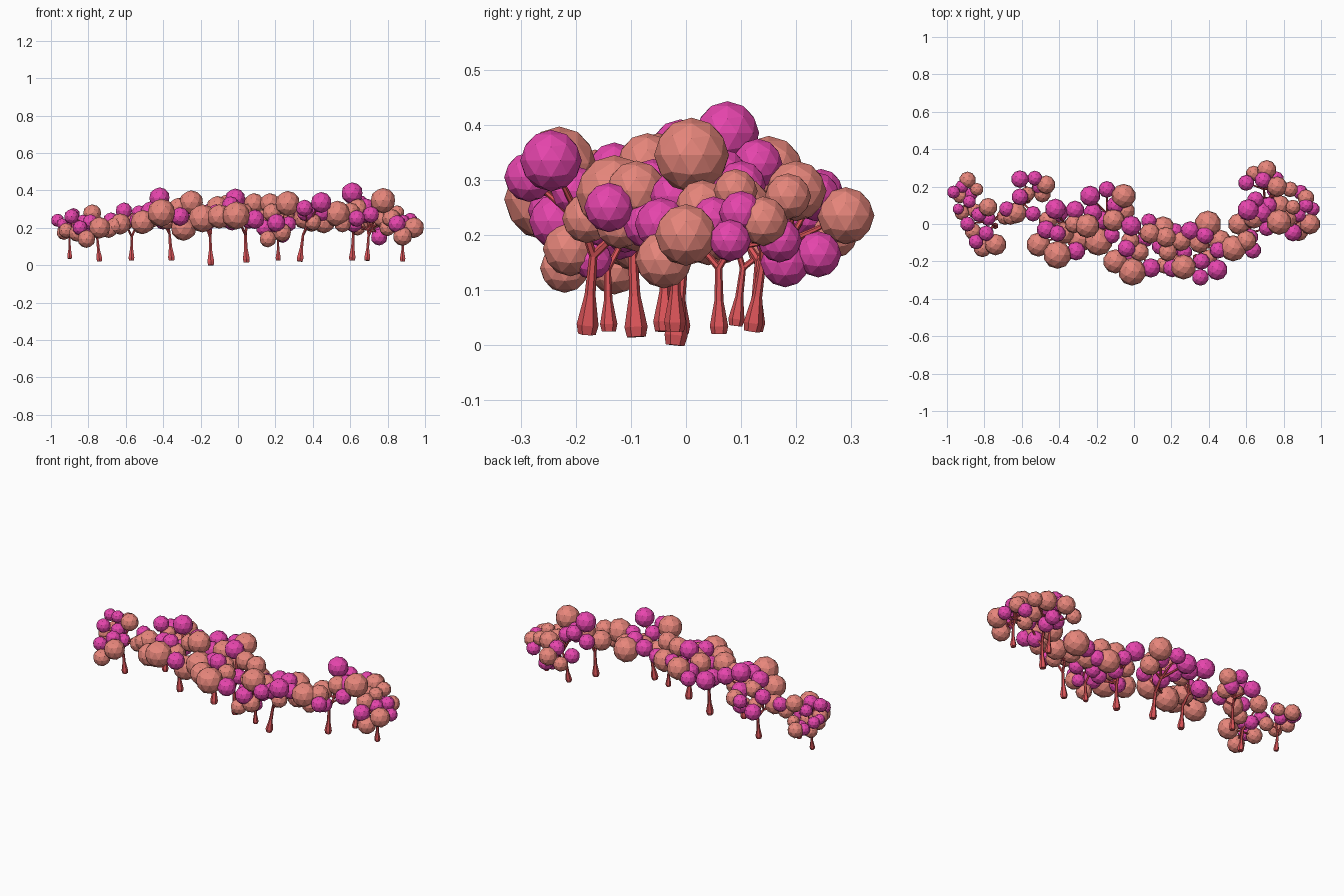
import bpy, bmesh
from mathutils import Vector, Matrix


def material(name, rgb):
    m = bpy.data.materials.new(name)
    m.diffuse_color = (*rgb, 1)
    return m


BARK = material("red_bark", (0.72, 0.09, 0.10))
SALMON = material("salmon_leaves", (0.80, 0.24, 0.20))
MAGENTA = material("magenta_leaves", (0.80, 0.06, 0.42))


def finish(bm, name, mat):
    me = bpy.data.meshes.new(name)
    bm.to_mesh(me)
    bm.free()
    me.materials.append(mat)
    bpy.context.collection.objects.link(bpy.data.objects.new(name, me))


def limb(bm, a, b, ra, rb):
    # tapered six-sided limb from a to b
    d = b - a
    rot = Vector((0, 0, 1)).rotation_difference(d).to_matrix().to_4x4()
    bmesh.ops.create_cone(bm, cap_ends=True, segments=6, radius1=ra, radius2=rb,
                          depth=d.length, matrix=Matrix.Translation((a + b) / 2) @ rot)


def leaves(name, balls, mat):
    bm = bmesh.new()
    for x, y, z, r in balls:
        bmesh.ops.create_icosphere(bm, subdivisions=2, radius=r,
                                   matrix=Matrix.Translation((x, y, z)))
    finish(bm, name, mat)


def tree(label, base, size, salmon, magenta):
    # flared trunk, forked branches to every leaf ball, two leaf colours
    base = Vector(base)
    balls = salmon + magenta
    mid = sum((Vector(b[:3]) for b in balls), Vector()) / len(balls)
    fork = base.lerp(mid, 0.25)
    fork.z = base.z + 0.15 * size
    p1 = base.lerp(fork, 0.12)
    p2 = base.lerp(fork, 0.5)
    bm = bmesh.new()
    limb(bm, base, p1, 0.017 * size, 0.021 * size)
    limb(bm, p1, p2, 0.021 * size, 0.0105 * size)
    limb(bm, p2, fork, 0.0105 * size, 0.008 * size)
    for left in (True, False):
        side = [Vector(b[:3]) for b in balls if (b[1] < mid.y) == left]
        c = sum(side, Vector()) / len(side)
        knee = fork.lerp(c, 0.45)
        limb(bm, fork, knee, 0.008 * size, 0.007 * size)
        for p in side:
            limb(bm, knee, p, 0.007 * size, 0.004 * size)
    finish(bm, "trunk_" + label, BARK)
    leaves("salmon_leaves_" + label, salmon, SALMON)
    leaves("magenta_leaves_" + label, magenta, MAGENTA)


# row of trees from left to right
tree("1", (-.90, .09, .035), .7,
     [(-.89, .235, .20, .045), (-.84, .185, .22, .035), (-.93, .15, .175, .04),
      (-.85, .07, .19, .04), (-.92, .06, .185, .04)],
     [(-.965, .17, .24, .035), (-.92, .20, .20, .035), (-.94, .08, .22, .03),
      (-.88, .12, .27, .035), (-.87, .16, .19, .035)])
tree("2", (-.74, -.01, .02), .85,
     [(-.78, .09, .275, .05), (-.74, -.11, .20, .058), (-.81, -.13, .14, .048),
      (-.86, -.04, .17, .045), (-.69, .04, .19, .045)],
     [(-.845, -.095, .20, .04), (-.89, .0, .26, .04), (-.79, -.05, .23, .042),
      (-.68, .08, .24, .042), (-.83, .05, .23, .04), (-.78, .03, .19, .04)])
tree("3", (-.57, .125, .025), .85,
     [(-.47, .21, .27, .05), (-.63, .06, .22, .057), (-.66, .04, .21, .045),
      (-.57, .16, .24, .04), (-.49, .16, .22, .045)],
     [(-.61, .24, .235, .047), (-.53, .245, .28, .04), (-.61, .145, .29, .045),
      (-.54, .055, .24, .042), (-.50, .20, .23, .045)])
tree("4", (-.355, -.04, .025), .95,
     [(-.51, -.11, .23, .065), (-.41, -.165, .28, .075), (-.38, -.05, .25, .06),
      (-.46, .02, .25, .05), (-.32, .0, .31, .05)],
     [(-.42, .08, .36, .056), (-.315, .075, .31, .05), (-.31, -.145, .26, .05),
      (-.47, -.03, .29, .05), (-.41, -.05, .31, .045), (-.40, .06, .24, .05)])
tree("5", (-.145, -.02, .0), 1,
     [(-.055, .15, .315, .065), (-.25, -.01, .335, .065), (-.19, -.095, .25, .075),
      (-.29, -.08, .20, .07), (-.11, .02, .31, .06), (-.05, .07, .25, .055)],
     [(-.235, .15, .29, .055), (-.145, .185, .29, .045), (-.22, .06, .27, .05),
      (-.12, -.06, .28, .045), (-.10, .10, .29, .048), (-.17, .02, .23, .05)])
tree("6", (.045, -.09, .015), 1,
     [(.155, -.025, .24, .066), (-.01, -.255, .265, .075), (-.10, -.20, .26, .065),
      (.085, -.05, .33, .055), (.03, -.15, .28, .05), (-.02, -.09, .29, .05)],
     [(-.015, -.01, .355, .055), (.08, .015, .27, .042), (.09, -.235, .245, .052),
      (-.04, -.13, .32, .048), (.06, -.08, .24, .045), (-.03, -.17, .23, .045)])
tree("7", (.215, -.14, .025), .75,
     [(.265, -.23, .33, .067), (.16, -.22, .14, .045), (.235, -.21, .175, .05),
      (.17, -.07, .33, .055), (.25, -.09, .25, .055), (.18, -.15, .28, .05)],
     [(.205, -.235, .225, .05), (.14, -.12, .20, .045), (.22, -.04, .24, .045),
      (.27, -.15, .22, .042), (.19, -.11, .21, .042), (.24, -.17, .155, .036)])
tree("8", (.33, -.18, .02), .95,
     [(.395, .0, .25, .072), (.53, -.13, .275, .07), (.35, -.10, .25, .055),
      (.46, -.09, .23, .06), (.40, -.18, .23, .045)],
     [(.445, -.245, .335, .056), (.355, -.285, .305, .045), (.30, -.035, .27, .05),
      (.38, -.06, .29, .048), (.36, -.20, .28, .045), (.45, -.14, .28, .045)])
tree("9", (.61, -.02, .025), .95,
     [(.775, .01, .345, .068), (.60, -.09, .28, .055), (.56, .0, .26, .058),
      (.64, .03, .30, .055), (.56, -.12, .22, .045)],
     [(.61, .075, .385, .058), (.635, -.14, .25, .045), (.68, .06, .30, .058),
      (.62, -.07, .22, .045), (.71, -.02, .27, .045), (.60, .08, .27, .045)])
tree("10", (.69, .12, .025), .85,
     [(.71, .29, .235, .052), (.64, .27, .20, .042), (.765, .20, .28, .055),
      (.835, .185, .27, .042), (.78, .10, .25, .055)],
     [(.60, .22, .24, .043), (.65, .13, .33, .045), (.69, .235, .27, .045),
      (.76, .24, .165, .042), (.755, .18, .15, .045), (.72, .10, .29, .045)])
tree("11", (.88, .06, .02), .8,
     [(.94, .0, .20, .056), (.88, -.04, .155, .052), (.92, .14, .225, .045),
      (.82, .03, .25, .05), (.85, .09, .28, .04), (.80, .06, .20, .045)],
     [(.955, .08, .19, .038), (.85, -.045, .22, .048), (.92, .10, .24, .04),
      (.89, .17, .19, .04), (.88, .05, .23, .04)])
